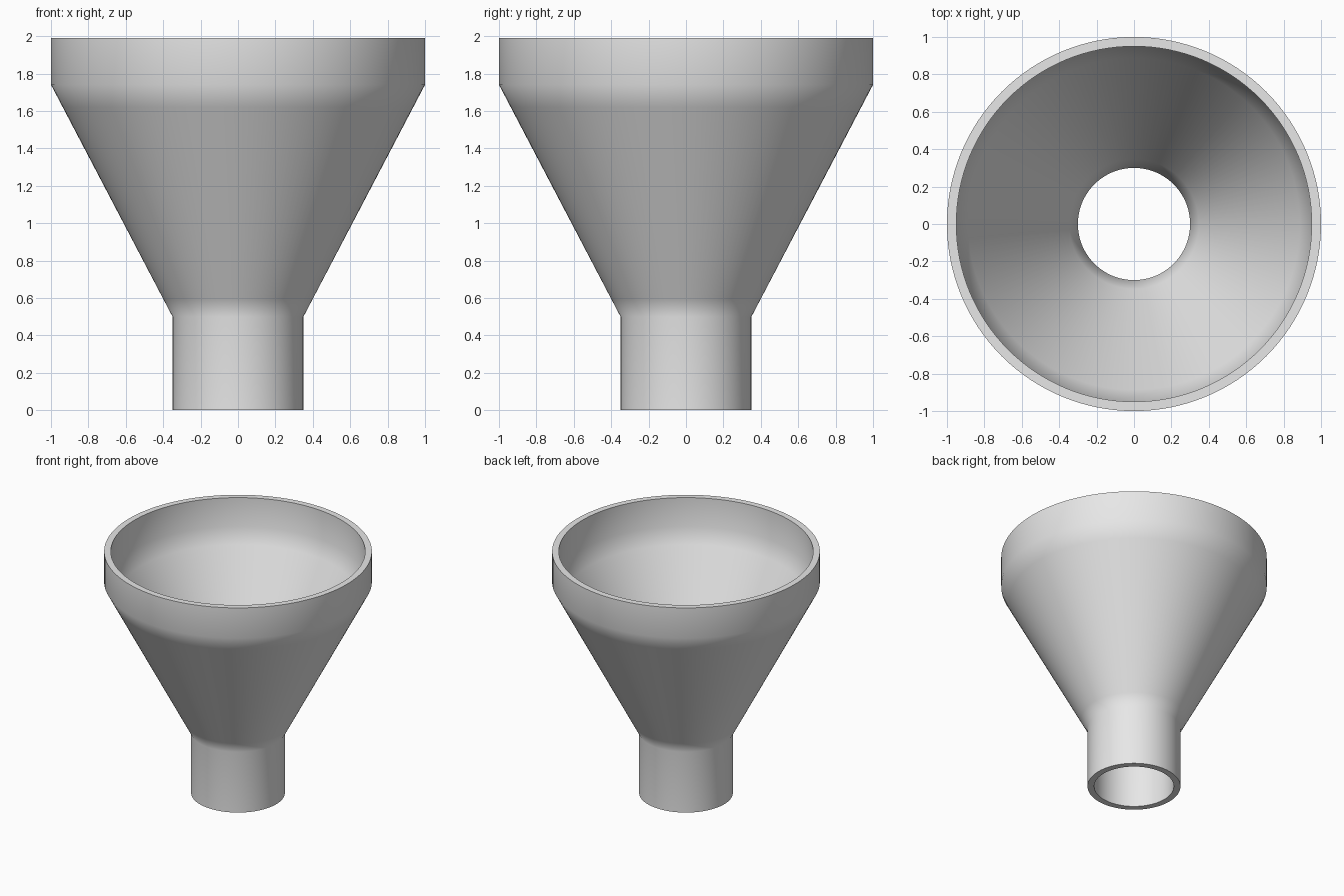
import bpy
import bmesh
import math
from mathutils import Matrix, Vector

cube = bpy.data.objects.get("Cube")
if cube:
    bpy.data.objects.remove(cube, do_unlink=True)

SEGMENTS = 128
HEIGHT = 1.99
RIM_R, SPOUT_R, WALL = 1.0, 0.35, 0.05
SPOUT_TOP, CONE_TOP = 0.5, 1.74


def cone_radius(z):
    """Outer radius of the sloped wall at height z."""
    t = (z - SPOUT_TOP) / (CONE_TOP - SPOUT_TOP)
    return SPOUT_R + t * (RIM_R - SPOUT_R)


# Plain grey material
grey = bpy.data.materials.new("light grey")
grey.use_nodes = True
colour = (0.8, 0.8, 0.8, 1.0)
grey.diffuse_color = colour
grey.node_tree.nodes["Principled BSDF"].inputs["Base Color"].default_value = colour

# Outer wall from spout to rim, with support rings that soften both bends
outer = [(SPOUT_R, 0), (SPOUT_R, SPOUT_TOP)]
outer += [(cone_radius(z), z) for z in (0.59, 1.62)]
outer += [(RIM_R, CONE_TOP), (RIM_R, HEIGHT)]

# Inner wall, parallel to the outer one, from rim back down to spout
lift = WALL * math.tan(math.atan2(RIM_R - SPOUT_R, CONE_TOP - SPOUT_TOP) / 2)
inner = [(r - WALL, z + (lift if 0 < z < HEIGHT else 0)) for r, z in reversed(outer)]
profile = outer + inner

# Revolve the closed wall section into rings of faces
bm = bmesh.new()
rings = []
for i in range(SEGMENTS):
    turn = Matrix.Rotation(math.tau * i / SEGMENTS, 3, "Z")
    rings.append([bm.verts.new(turn @ Vector((r, 0, z))) for r, z in profile])
count = len(profile)
for i in range(SEGMENTS):
    a, b = rings[i], rings[(i + 1) % SEGMENTS]
    for j in range(count):
        k = (j + 1) % count
        bm.faces.new((a[j], b[j], b[k], a[k]))
bmesh.ops.recalc_face_normals(bm, faces=bm.faces)

mesh = bpy.data.meshes.new("funnel")
bm.to_mesh(mesh)
bm.free()
mesh.materials.append(grey)
funnel = bpy.data.objects.new("funnel", mesh)
bpy.context.collection.objects.link(funnel)

# Smooth walls and bends, crisp rim and spout edges
bpy.ops.object.select_all(action="DESELECT")
funnel.select_set(True)
bpy.context.view_layer.objects.active = funnel
bpy.ops.object.shade_smooth_by_angle(angle=math.radians(35))
weighted = funnel.modifiers.new("soft bends", "WEIGHTED_NORMAL")
weighted.keep_sharp = True
